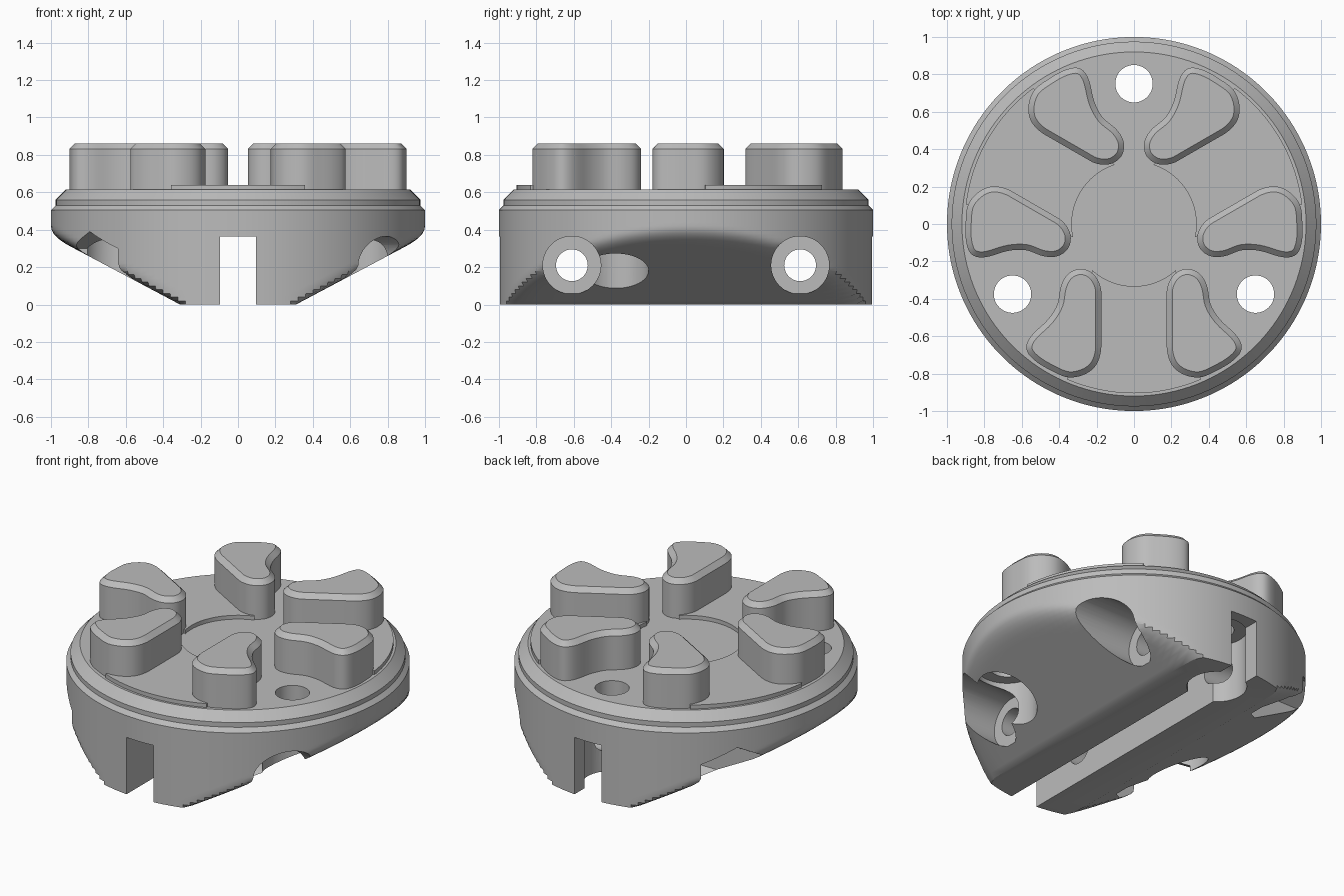
import bpy, bmesh
from math import sin, cos, pi, radians, tau
from mathutils import Matrix, Vector

cube = bpy.data.objects.get("Cube")
if cube:
    bpy.data.objects.remove(cube)

steel = bpy.data.materials.new("grey_steel")
steel.use_nodes = True
GREY = (0.5, 0.5, 0.5, 1)
steel.diffuse_color = GREY
steel.node_tree.nodes["Principled BSDF"].inputs["Base Color"].default_value = GREY


def finish(name, bm):
    bmesh.ops.recalc_face_normals(bm, faces=bm.faces)
    mesh = bpy.data.meshes.new(name)
    bm.to_mesh(mesh)
    bm.free()
    mesh.materials.append(steel)
    ob = bpy.data.objects.new(name, mesh)
    bpy.context.collection.objects.link(ob)
    return ob


def loft(name, rings):
    """Solid through a stack of equal-length closed rings."""
    bm = bmesh.new()
    rows = [[bm.verts.new(p) for p in ring] for ring in rings]
    n = len(rows[0])
    for low, high in zip(rows, rows[1:]):
        for i in range(n):
            j = (i + 1) % n
            bm.faces.new((low[i], low[j], high[j], high[i]))
    bm.faces.new(rows[0][::-1])
    bm.faces.new(rows[-1])
    return finish(name, bm)


def smooth(ob):
    bpy.ops.object.select_all(action='DESELECT')
    ob.select_set(True)
    bpy.context.view_layer.objects.active = ob
    bpy.ops.object.shade_smooth_by_angle(angle=radians(30))


def cut(ob, cutter):
    mod = ob.modifiers.new("cut", 'BOOLEAN')
    mod.operation, mod.solver, mod.object = 'DIFFERENCE', 'EXACT', cutter
    bpy.context.view_layer.objects.active = ob
    bpy.ops.object.modifier_apply(modifier=mod.name)
    bpy.data.objects.remove(cutter)


def rod(radius, start, end, sides=48):
    """Cylinder cutter between two points."""
    a, b = Vector(start), Vector(end)
    bm = bmesh.new()
    turn = (b - a).to_track_quat('Z', 'Y').to_matrix().to_4x4()
    bmesh.ops.create_cone(bm, cap_ends=True, segments=sides, radius1=radius, radius2=radius,
                          depth=(b - a).length, matrix=Matrix.Translation((a + b) / 2) @ turn)
    return finish("cutter", bm)


# Body: round plan blended into two sloping undersides
def soft_min(a, b, k=0.1):
    h = max(k - abs(a - b), 0) / k
    return min(a, b) - h * h * k / 4


SIDES = 144
angles = [tau * (i + 0.5) / SIDES for i in range(SIDES)]


def body_ring(z):
    wedge = 0.31 + 1.887 * z
    ring = []
    for a in angles:
        r = soft_min(1, wedge / abs(cos(a)))
        ring.append((r * cos(a), r * sin(a), z))
    return ring


rings = [body_ring(0.02 * i) for i in range(24)]
rim = [(1, 0.505), (0.975, 0.53), (0.975, 0.56), (0.92, 0.615)]
rings += [[(r * cos(a), r * sin(a), z) for a in angles] for r, z in rim]
body = loft("body", rings)

# Slot along the underside
bm = bmesh.new()
bmesh.ops.create_cube(bm, size=1, matrix=Matrix.Translation((0, 0, 0.1325))
                      @ Matrix.Diagonal((0.19, 3, 0.465, 1)))
cut(body, finish("cutter", bm))

# Cross bolts: through hole, round seat on one side, nut pocket on the other
for y in (-0.61, 0.61):
    cut(body, rod(0.085, (-2, y, 0.21), (2, y, 0.21)))
    cut(body, rod(0.155, (0.42, y, 0.21), (2, y, 0.21)))
    nut = [(y + 0.18 * sin(i * pi / 3), 0.21 + 0.18 * cos(i * pi / 3)) for i in range(6)]
    cut(body, loft("cutter", [[(x, u, v) for u, v in nut] for x in (-2, -0.42)]))

# Three upright mounting holes with wide seats from below
for deg in (90, 210, 330):
    x, y = 0.75 * cos(radians(deg)), 0.75 * sin(radians(deg))
    cut(body, rod(0.1, (x, y, -0.2), (x, y, 1)))
    cut(body, rod(0.175, (x, y, -0.2), (x, y, 0.38)))
smooth(body)

# Tooth outline, smoothed through a few points
TOOTH = [(0.175, -0.36), (0.175, -0.66), (0.2, -0.75), (0.26, -0.802), (0.35, -0.82),
         (0.44, -0.785), (0.53, -0.73), (0.575, -0.67), (0.555, -0.605), (0.46, -0.51),
         (0.41, -0.43), (0.39, -0.33), (0.35, -0.265), (0.28, -0.24), (0.21, -0.275)]


def spline(points, steps=5):
    pts = [Vector(p) for p in points]
    n, out = len(pts), []
    for i in range(n):
        a, b, c, d = (pts[(i + k) % n] for k in (-1, 0, 1, 2))
        span = (c - b).length
        # tangents scaled to the span keep the straight side straight
        m1, m2 = (c - a).normalized() * span, (d - b).normalized() * span
        if i == 0:
            m1 = m2 = c - b
        for s in range(steps):
            t = s / steps
            out.append(b * (2*t**3 - 3*t*t + 1) + m1 * (t**3 - 2*t*t + t)
                       + c * (3*t*t - 2*t**3) + m2 * (t**3 - t*t))
    return out


def inset(points, dist):
    n, out = len(points), []
    for i, p in enumerate(points):
        d = (points[(i + 1) % n] - points[i - 1]).normalized()
        out.append(p + Vector((-d.y, d.x)) * dist)
    return out


outline = spline(TOOTH)
top = inset(outline, 0.03)


def placed(points, z, side, turn):
    return [turn @ Vector((p[0] * side, p[1], z)) for p in points]


# Raised pad between each pair of teeth: ring sector hidden under the teeth at its sides
def arc(radius, half, n):
    return [(radius * sin(radians(half * (2 * i / n - 1))),
             -radius * cos(radians(half * (2 * i / n - 1)))) for i in range(n + 1)]


pad = arc(0.905, 23.4, 16) + arc(0.333, 42, 16)[::-1]

for i, place in enumerate(("front", "left", "right")):
    turn = Matrix.Rotation(i * tau / 3, 3, 'Z')
    smooth(loft(f"{place}_pad", [placed(pad, z, 1, turn) for z in (0.58, 0.64)]))
    for side, label in ((1, "a"), (-1, "b")):
        smooth(loft(f"{place}_tooth_{label}",
                    [placed(outline, 0.58, side, turn), placed(outline, 0.832, side, turn),
                     placed(top, 0.862, side, turn)]))
